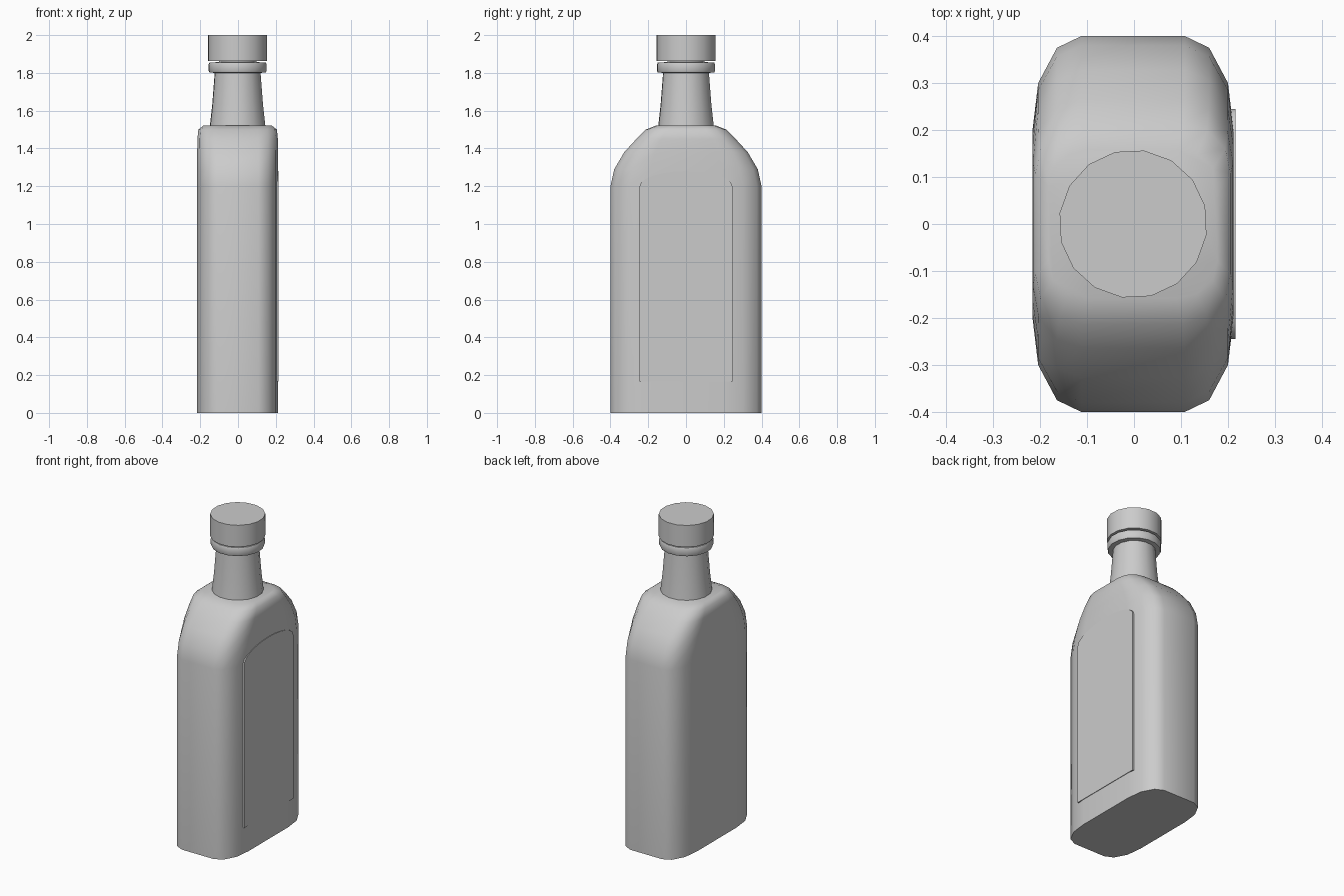
import bpy, bmesh, math

if "Cube" in bpy.data.objects:
    bpy.data.objects.remove(bpy.data.objects["Cube"])

CX = -0.002  # bottle axis; the raised panel on +x balances the width


def finish(name, bm, angle=40):
    bmesh.ops.recalc_face_normals(bm, faces=bm.faces[:])
    mesh = bpy.data.meshes.new(name)
    bm.to_mesh(mesh)
    bm.free()
    obj = bpy.data.objects.new(name, mesh)
    bpy.context.collection.objects.link(obj)
    bpy.ops.object.select_all(action='DESELECT')
    obj.select_set(True)
    bpy.context.view_layer.objects.active = obj
    bpy.ops.object.shade_smooth_by_angle(angle=math.radians(angle))
    return obj


def loft(name, sections, angle=40):
    """Skin equal-length rings of points and close both ends."""
    bm = bmesh.new()
    rings = [[bm.verts.new(p) for p in s] for s in sections]
    n = len(rings[0])
    for a, b in zip(rings, rings[1:]):
        for i in range(n):
            j = (i + 1) % n
            bm.faces.new((a[i], a[j], b[j], b[i]))
    bm.faces.new(rings[0])
    bm.faces.new(rings[-1])
    return finish(name, bm, angle)


def turned(name, profile, sides=16):
    """Round part from (radius, z) pairs."""
    def ring(r, z):
        angles = [math.radians(14) + i * math.tau / sides for i in range(sides)]
        return [(CX + r * math.cos(a), r * math.sin(a), z) for a in angles]
    return loft(name, [ring(r, z) for r, z in profile])


# Flat-sided body: one rounded cross-section, scaled up the shoulder
quarter = [(0.214, 0.2), (0.202, 0.3), (0.162, 0.375), (0.11, 0.4)]
half = quarter + [(-x, y) for x, y in reversed(quarter)]
outline = half + [(-x, -y) for x, y in half]
# (z, half width in x, half depth in y)
levels = [(0, 0.214, 0.4), (1.2, 0.214, 0.4), (1.29, 0.214, 0.38),
          (1.38, 0.214, 0.327), (1.45, 0.213, 0.263),
          (1.5, 0.208, 0.213), (1.522, 0.18, 0.158)]
loft("bottle_body",
     [[(CX + x * w / 0.214, y * d / 0.4, z) for x, y in outline]
      for z, w, d in levels], angle=60)

# Neck, collar and cap
turned("neck", [(0.149, 1.515), (0.136, 1.63), (0.122, 1.81)])
turned("collar", [(0.12, 1.8), (0.151, 1.802), (0.155, 1.81),
                  (0.155, 1.845), (0.151, 1.855), (0.1, 1.857)])
turned("cap_stem", [(0.1, 1.85), (0.1, 1.87)])
turned("cap", [(0.158, 1.863), (0.158, 2.0)])

# Arched raised panel on the +x face
arch = [(0.245 * math.cos(t), 1.2 + 0.08 * math.sin(t))
        for t in (math.pi * i / 12 for i in range(13))]
panel = [(-0.245, 0.165), (0.245, 0.165)] + arch
loft("front_panel", [[(x, y, z) for y, z in panel] for x in (0.206, 0.2155)])
